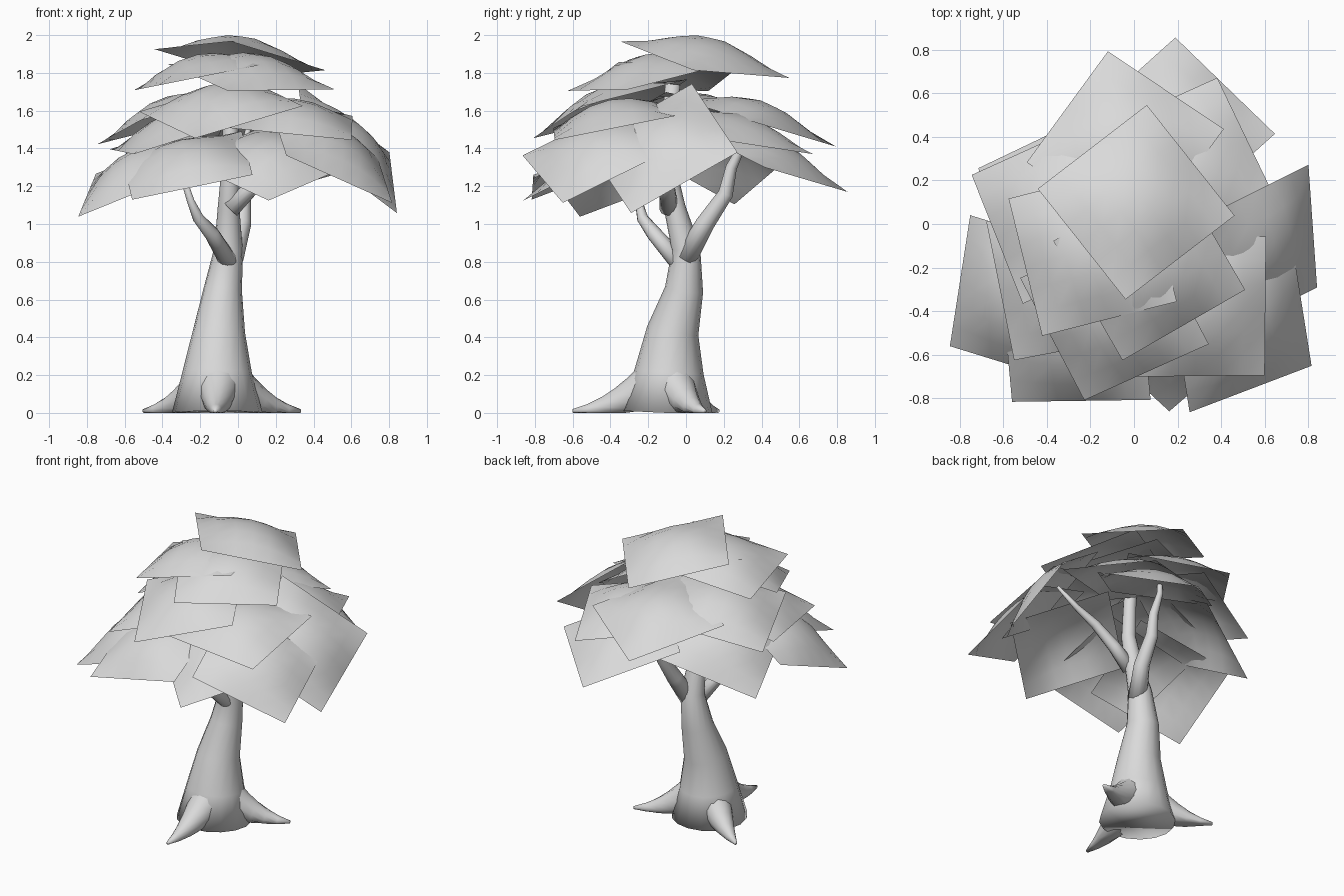
import bpy
import math
from mathutils import Matrix, Quaternion, Vector

default_cube = bpy.data.objects.get("Cube")
if default_cube:
    bpy.data.objects.remove(default_cube)

colour = (0.7, 0.7, 0.7, 1)
grey = bpy.data.materials.new("plain grey")
grey.use_nodes = True
grey.diffuse_color = colour
grey.node_tree.nodes["Principled BSDF"].inputs["Base Color"].default_value = colour


def smooth_mesh(name, verts, faces):
    mesh = bpy.data.meshes.new(name)
    mesh.from_pydata(verts, [], faces)
    mesh.materials.append(grey)
    mesh.shade_smooth()
    return mesh


def add_object(name, mesh):
    obj = bpy.data.objects.new(name, mesh)
    bpy.context.collection.objects.link(obj)
    return obj


def limb(name, path, thick, thin, power=1, sides=12):
    # Tapered tube along a path, cut flat where it meets the ground
    points = [Vector(p) for p in path]
    last = len(points) - 1
    verts, faces = [], []
    for i, point in enumerate(points):
        along = (points[min(i + 1, last)] - points[max(i - 1, 0)]).normalized()
        side = along.cross(Vector((1, 0, 0))).normalized()
        up = side.cross(along)
        radius = thin + (thick - thin) * (1 - i / last) ** power
        for k in range(sides):
            angle = -math.tau * k / sides
            vert = point + radius * (side * math.cos(angle) + up * math.sin(angle))
            vert.z = max(vert.z, 0)
            verts.append(vert)
    for i in range(last):
        for k in range(sides):
            here, beside = i * sides + k, i * sides + (k + 1) % sides
            faces.append((here, beside, beside + sides, here + sides))
    faces.append(tuple(reversed(range(sides))))
    faces.append(tuple(range(last * sides, len(verts))))
    add_object(name, smooth_mesh(name, verts, faces))


# Trunk: the centre line sways while the height rises in even steps
sway = [(-0.11, -0.1), (-0.11, -0.09), (-0.1, -0.07), (-0.08, -0.01), (-0.05, 0),
        (-0.05, -0.06), (-0.04, -0.1), (-0.04, -0.09), (-0.04, -0.07)]
trunk_height = 1.74
trunk_path = [(x, y, trunk_height * i / (len(sway) - 1)) for i, (x, y) in enumerate(sway)]
limb("trunk", trunk_path, thick=0.24, thin=0.04, power=2.5, sides=16)

# Branches
limb("back_branch", [(-0.03, 0, 0.82), (0.02, 0.1, 1), (0.03, 0.21, 1.16), (0.04, 0.24, 1.3),
                     (0.04, 0.3, 1.42), (0.07, 0.34, 1.6)], thick=0.06, thin=0.01)
limb("right_branch", [(-0.05, -0.04, 0.8), (-0.14, -0.17, 0.95), (-0.21, -0.23, 1.03),
                      (-0.25, -0.25, 1.12), (-0.34, -0.22, 1.4)], thick=0.05, thin=0.01)
limb("left_branch", [(-0.04, -0.09, 1.08), (0.08, -0.1, 1.2), (0.22, -0.12, 1.32),
                     (0.35, -0.14, 1.4), (0.5, -0.15, 1.5)], thick=0.05, thin=0.01)


# Roots: each sinks in an easing curve from the trunk to its tip
def root(name, x, y, steps=6):
    heart, tip = Vector((-0.1, -0.1, 0)), Vector((x, y, 0))
    path = []
    for i in range(steps + 1):
        point = heart.lerp(tip, i / steps)
        point.z = 0.01 + 0.2 * (1 - i / steps) ** 2
        path.append(point)
    limb(name, path, thick=0.14, thin=0.01)


root("right_root", -0.5, 0.17)
root("front_root", -0.12, -0.6)
root("left_root", 0.33, 0.1)


# Leaf sheet: a square with straight edges and a domed middle, shared by the crown
def dome_sheet(size, rise, cells=6):
    verts, faces = [], []
    row = cells + 1
    for j in range(row):
        for i in range(row):
            u, v = 2 * i / cells - 1, 2 * j / cells - 1
            verts.append((u * size / 2, v * size / 2, rise * (1 - u * u) * (1 - v * v)))
    for j in range(cells):
        for i in range(cells):
            corner = j * row + i
            faces.append((corner, corner + 1, corner + row + 1, corner + row))
    return smooth_mesh("leaf_sheet", verts, faces)


sheet = dome_sheet(size=0.65, rise=0.12)


def leaf(name, at, lean, turn):
    # lean is the sideways part of the upward normal, turn is in degrees
    normal = Vector((*lean, 1)).normalized()
    tilt = Vector((0, 0, 1)).rotation_difference(normal)
    spin = Quaternion((0, 0, 1), math.radians(turn))
    obj = add_object(name, sheet)
    obj.matrix_world = Matrix.Translation(at) @ (tilt @ spin).to_matrix().to_4x4()


# Crown, top layer
leaf("top_leaf", at=(0.01, 0.1, 1.87), lean=(0.15, 0.2), turn=38)
leaf("top_right_leaf", at=(-0.19, -0.12, 1.78), lean=(-0.2, 0), turn=14)
leaf("top_front_leaf", at=(0.07, -0.19, 1.78), lean=(0.1, -0.2), turn=30)

# Crown, middle layer
leaf("middle_back_right_leaf", at=(-0.34, 0.06, 1.56), lean=(-0.3, 0.1), turn=23)
leaf("middle_back_leaf", at=(-0.04, 0.36, 1.54), lean=(0, 0.3), turn=55)
leaf("middle_back_left_leaf", at=(0.23, 0.25, 1.47), lean=(0.1, 0.2), turn=25)
leaf("middle_left_leaf", at=(0.28, -0.38, 1.54), lean=(0.1, -0.2), turn=0)
leaf("middle_front_leaf", at=(-0.09, -0.4, 1.61), lean=(-0.15, -0.33), turn=26)
leaf("middle_right_leaf", at=(-0.31, -0.25, 1.48), lean=(-0.3, -0.1), turn=11)

# Crown, low layer
leaf("low_back_leaf", at=(0.19, 0.43, 1.34), lean=(0.1, 0.4), turn=44)
leaf("low_left_leaf", at=(0.58, -0.13, 1.4), lean=(1, -0.5), turn=15)
leaf("low_front_left_leaf", at=(0.49, -0.47, 1.38), lean=(0.6, -0.4), turn=15)
leaf("low_front_leaf", at=(0.17, -0.45, 1.33), lean=(0, -0.5), turn=44)
leaf("low_front_right_leaf", at=(-0.27, -0.51, 1.31), lean=(-0.2, -0.4), turn=3)
leaf("low_right_leaf", at=(-0.51, -0.35, 1.27), lean=(-0.5, -0.3), turn=-13)
leaf("low_back_right_leaf", at=(-0.37, 0.11, 1.37), lean=(-0.6, 0.4), turn=20)
